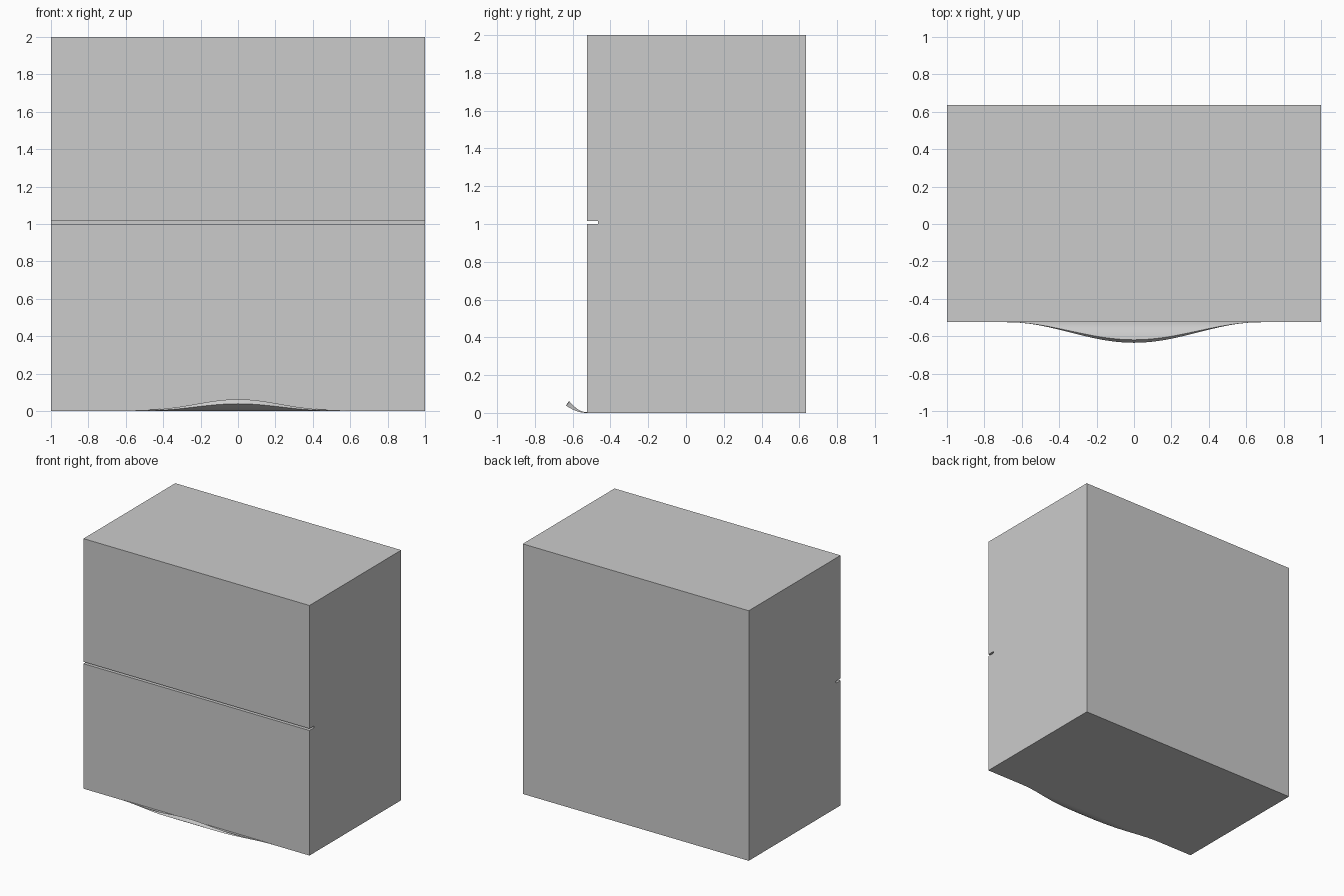
import bpy, bmesh, math

if "Cube" in bpy.data.objects:
    bpy.data.objects.remove(bpy.data.objects["Cube"])

FRONT, BACK = -0.525, 0.635


def loft(name, rings):
    """Solid from equal-length cross-section loops, capped at both ends."""
    bm = bmesh.new()
    loops = [[bm.verts.new(p) for p in ring] for ring in rings]
    n = len(loops[0])
    for a, b in zip(loops, loops[1:]):
        for i in range(n):
            j = (i + 1) % n
            bm.faces.new((a[i], a[j], b[j], b[i]))
    bm.faces.new(loops[0])
    bm.faces.new(loops[-1][::-1])
    bmesh.ops.recalc_face_normals(bm, faces=bm.faces)
    mesh = bpy.data.meshes.new(name)
    bm.to_mesh(mesh)
    bm.free()
    obj = bpy.data.objects.new(name, mesh)
    bpy.context.collection.objects.link(obj)
    return obj


# Cabinet body: side profile with the front slot, extruded across the width
profile = [(FRONT, 0), (BACK, 0), (BACK, 2), (FRONT, 2),
           (FRONT, 1.015), (-0.465, 1.015), (-0.465, 1.0), (FRONT, 1.0)]
loft("cabinet_body", [[(x, y, z) for y, z in profile] for x in (-1, 1)])


# Foot lip: upturned curved sheet whose reach follows a bell outline
def lip_ring(x, steps=8):
    reach = max(0.5 * (1 + math.cos(math.pi * x / 0.68)), 0.004)
    ts = [reach * i / steps for i in range(steps + 1)]
    under = [(x, FRONT - 0.11 * t, 0.039 * t ** 2) for t in ts]
    upper = [(x, FRONT - 0.094 * t, 0.004 + 0.059 * t ** 2) for t in ts]
    return under + upper[::-1]


lip = loft("foot_lip", [lip_ring(-0.68 + 1.36 * i / 48) for i in range(49)])
bpy.context.view_layer.objects.active = lip
lip.select_set(True)
bpy.ops.object.shade_smooth_by_angle(angle=math.radians(30))
